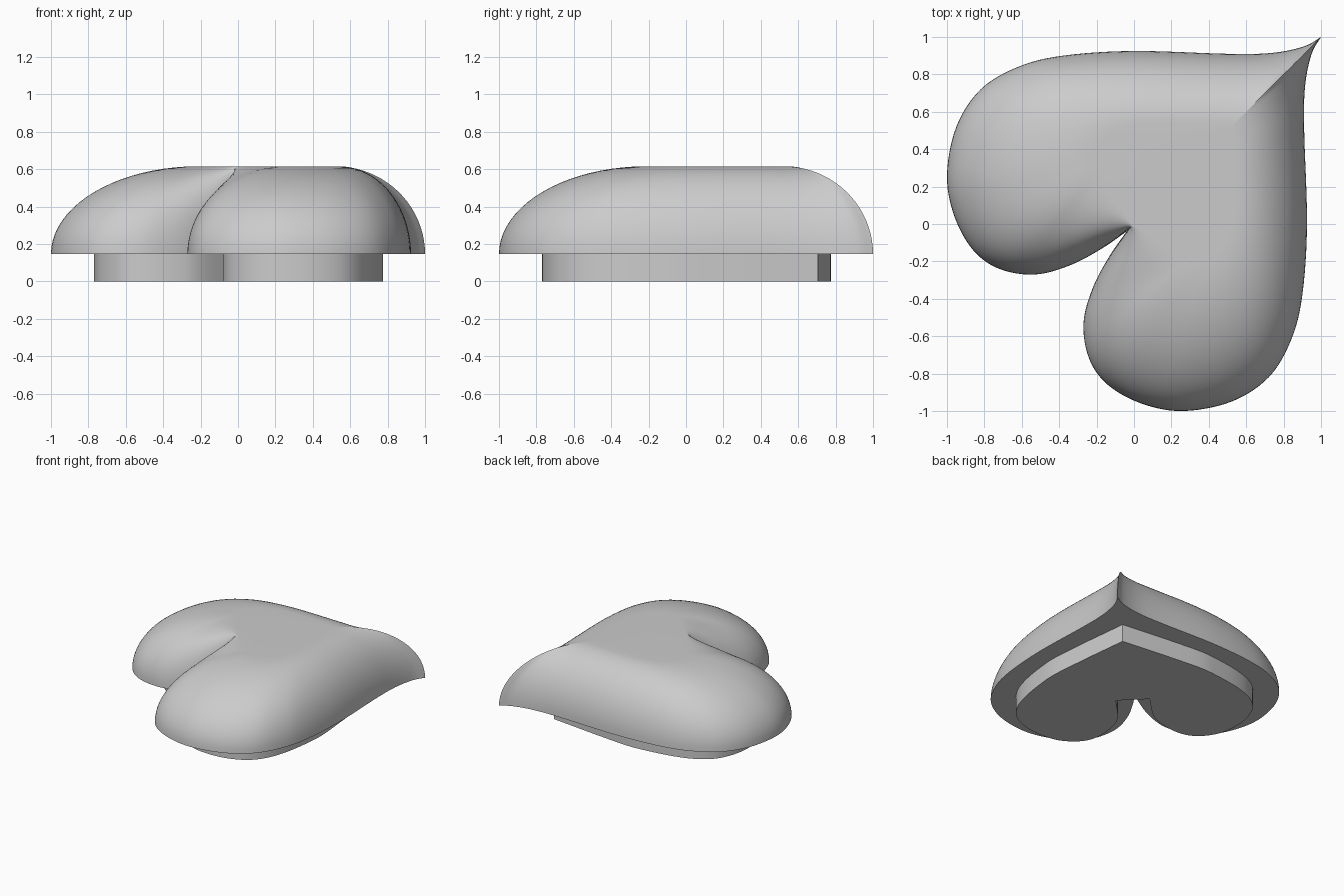
import bpy, bmesh, math
from mathutils import Vector

cube = bpy.data.objects.get("Cube")
if cube:
    bpy.data.objects.remove(cube, do_unlink=True)

grey = bpy.data.materials.new("plain_grey")
grey.use_nodes = True
GREY = (0.6, 0.6, 0.6, 1)
grey.diffuse_color = GREY
grey.node_tree.nodes["Principled BSDF"].inputs["Base Color"].default_value = GREY

RIM, TOP = 0.145, 0.615


def smooth_path(points, steps):
    """Catmull-Rom curve through points of any dimension."""
    pts = [Vector(p) for p in points]
    pts = [2 * pts[0] - pts[1]] + pts + [2 * pts[-1] - pts[-2]]
    out = []
    for a, b, c, d in zip(pts, pts[1:], pts[2:], pts[3:]):
        for i in range(steps):
            t = i / steps
            out.append(b + (c - a) * (t / 2)
                       + (2 * a - 5 * b + 4 * c - d) * (t * t / 2)
                       + (3 * b - a - 3 * c + d) * (t ** 3 / 2))
    return out + [pts[-2]]


def swap(p):
    """Mirror a point across the diagonal plane x = y."""
    return Vector([p[1], p[0]] + ([p[3], p[2]] if len(p) == 4 else []))


def loft(name, rings, angle):
    """Skin a stack of closed rings and cap both ends."""
    bm = bmesh.new()
    loops = [[bm.verts.new(p) for p in ring] for ring in rings]
    for low, high in zip(loops, loops[1:]):
        for i in range(len(low)):
            bm.faces.new((low[i - 1], low[i], high[i], high[i - 1]))
    bm.faces.new(loops[0])
    bm.faces.new(loops[-1])
    bmesh.ops.recalc_face_normals(bm, faces=bm.faces)
    mesh = bpy.data.meshes.new(name)
    bm.to_mesh(mesh)
    bm.free()
    mesh.materials.append(grey)
    ob = bpy.data.objects.new(name, mesh)
    bpy.context.collection.objects.link(ob)
    bpy.ops.object.select_all(action='DESELECT')
    ob.select_set(True)
    bpy.context.view_layer.objects.active = ob
    bpy.ops.object.shade_smooth_by_angle(angle=math.radians(angle))
    return ob


# Domed heart: half outline from cleft to tip, each rim point paired with
# the crown point it rises towards along a quarter ellipse
half = smooth_path([
    (-.04, -.04, -.01, -.01), (-.13, -.17, .04, -.04),
    (-.22, -.34, .13, -.12), (-.27, -.53, .24, -.19),
    (-.24, -.72, .27, -.22), (-.14, -.86, .30, -.23),
    (.04, -.96, .33, -.22), (.26, -1, .37, -.21),
    (.52, -.95, .41, -.19), (.72, -.82, .45, -.16),
    (.84, -.62, .49, -.11), (.9, -.38, .52, -.04),
    (.925, 0, .54, .08), (.91, .5, .54, .33),
    (.915, .74, .53, .44), (.95, .91, .525, .5), (1, 1, .52, .52)], 6)
outline = half + [swap(p) for p in half[-2:0:-1]]

rings = []
LEVELS = 20
for k in range(LEVELS + 1):
    a = k / LEVELS * math.pi / 2
    r, z = math.cos(a), RIM + (TOP - RIM) * math.sin(a)
    rings.append([(p[2] + (p[0] - p[2]) * r, p[3] + (p[1] - p[3]) * r, z)
                  for p in outline])
loft("heart_dome", rings, 35)

# Recessed heart foot: curved lobe, straight run to the tip, flat notch
foot = smooth_path([
    (.17, -.01), (0, -.19), (-.06, -.32), (-.08, -.5), (-.03, -.64),
    (.1, -.74), (.26, -.77), (.42, -.755), (.57, -.69), (.67, -.57),
    (.73, -.4), (.765, -.18), (.775, 0), (.75, .3)], 5)
foot.append(Vector((.705, .705)))
foot += [swap(p) for p in foot[-2::-1]]
loft("heart_foot", [[(p[0], p[1], z) for p in foot] for z in (0, RIM)], 30)
